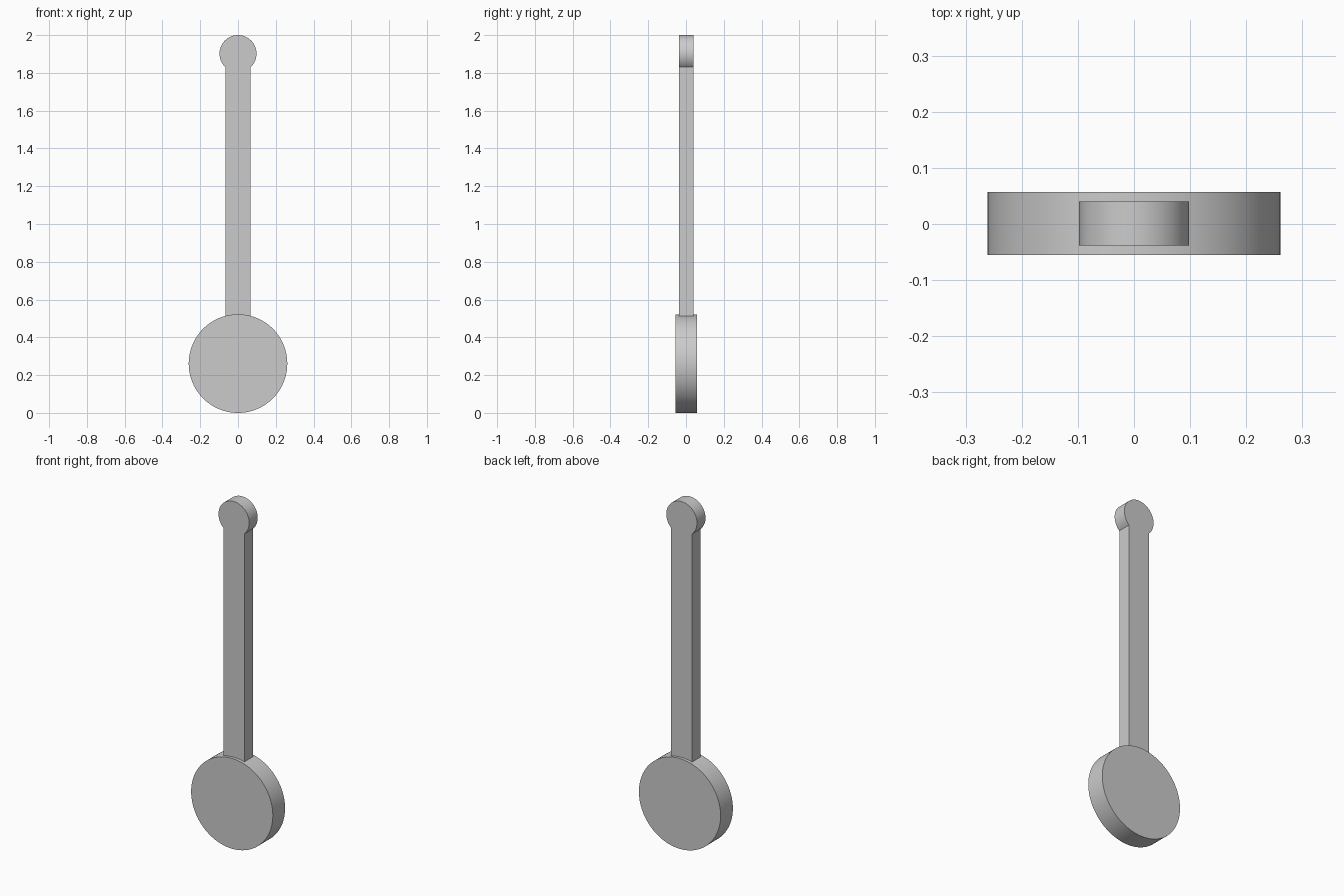
import bpy
import bmesh
import math

cube = bpy.data.objects.get("Cube")
if cube:
    bpy.data.objects.remove(cube, do_unlink=True)

grey = bpy.data.materials.new("light_grey")
grey.use_nodes = True
colour = (0.6, 0.6, 0.6, 1)
grey.diffuse_color = colour
grey.node_tree.nodes["Principled BSDF"].inputs["Base Color"].default_value = colour


def arc(radius, centre_z, start, end, steps):
    """Points on a circle in the xz plane."""
    angles = [start + (end - start) * i / steps for i in range(steps + 1)]
    return [(radius * math.cos(a), centre_z + radius * math.sin(a)) for a in angles]


def extrude_profile(name, points, y_front, y_back):
    """Solid plate from an xz outline, smooth around its curved rim."""
    bm = bmesh.new()
    face = bm.faces.new([bm.verts.new((x, y_front, z)) for x, z in points])
    result = bmesh.ops.extrude_face_region(bm, geom=[face])
    moved = [v for v in result["geom"] if isinstance(v, bmesh.types.BMVert)]
    bmesh.ops.translate(bm, verts=moved, vec=(0, y_back - y_front, 0))
    bmesh.ops.recalc_face_normals(bm, faces=bm.faces)
    mesh = bpy.data.meshes.new(name)
    bm.to_mesh(mesh)
    bm.free()
    mesh.materials.append(grey)
    obj = bpy.data.objects.new(name, mesh)
    bpy.context.collection.objects.link(obj)
    bpy.ops.object.select_all(action="DESELECT")
    obj.select_set(True)
    bpy.context.view_layer.objects.active = obj
    bpy.ops.object.shade_smooth_by_angle(angle=math.radians(30))
    return obj


# Round weight at the bottom
bob_radius = 0.261
bob = arc(bob_radius, bob_radius, 0, math.tau, 96)[:-1]
extrude_profile("pendulum_bob", bob, -0.055, 0.057)

# Flat rod flowing into its round head, as one outline
head_radius, rod_half = 0.098, 0.067
head_z = 2 - head_radius
neck = math.acos(rod_half / head_radius)
outline = arc(head_radius, head_z, -neck, math.pi + neck, 64)
outline += [(-rod_half, 0.4), (rod_half, 0.4)]
extrude_profile("rod_with_round_head", outline, -0.038, 0.04)
